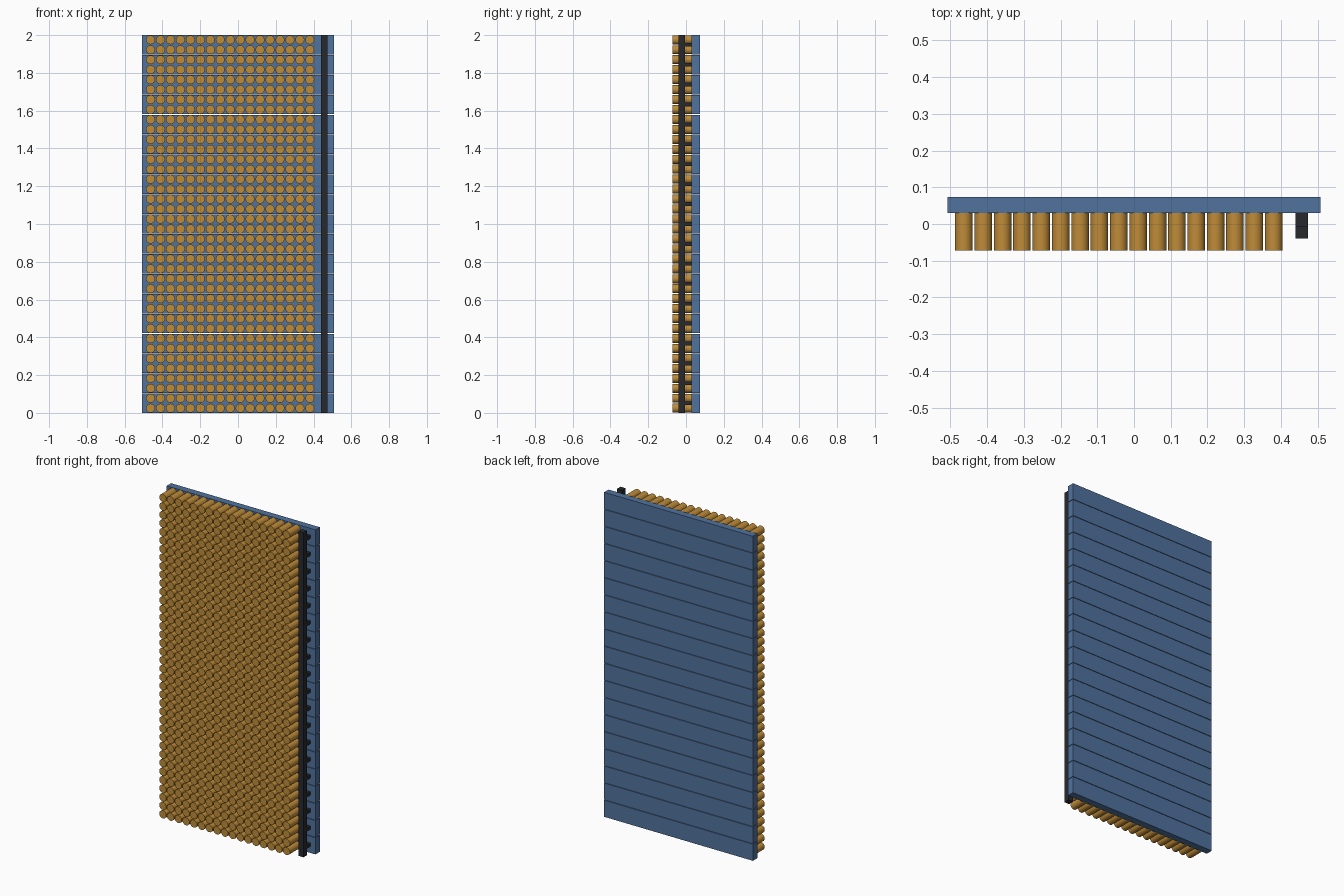
import bpy, bmesh
from mathutils import Matrix, Vector

if "Cube" in bpy.data.objects:
    bpy.data.objects.remove(bpy.data.objects["Cube"])

PLANKS = 19
GAP = 0.003
PLANK_H = (2.0 - GAP * (PLANKS - 1)) / PLANKS
PITCH = PLANK_H + GAP
CENTRES = [PLANK_H / 2 + i * PITCH for i in range(PLANKS)]


def material(name, color):
    m = bpy.data.materials.new(name)
    m.diffuse_color = color
    m.use_nodes = True
    m.node_tree.nodes["Principled BSDF"].inputs["Base Color"].default_value = m.diffuse_color
    return m


def add_box(bm, lo, hi):
    lo, hi = Vector(lo), Vector(hi)
    mat = Matrix.Translation((lo + hi) / 2) @ Matrix.Diagonal((*(hi - lo), 1))
    bmesh.ops.create_cube(bm, size=1, matrix=mat)


def finish(bm, name, mat, smooth=False):
    me = bpy.data.meshes.new(name)
    bm.to_mesh(me)
    bm.free()
    me.materials.append(mat)
    ob = bpy.data.objects.new(name, me)
    bpy.context.collection.objects.link(ob)
    if smooth:
        bpy.ops.object.select_all(action='DESELECT')
        ob.select_set(True)
        bpy.context.view_layer.objects.active = ob
        bpy.ops.object.shade_smooth_by_angle()
    return ob


blue = material("blue", (0.08, 0.17, 0.34, 1))
gold = material("gold", (0.52, 0.26, 0.04, 1))
black = material("black", (0.02, 0.022, 0.027, 1))

# stacked backing planks
bm = bmesh.new()
for z in CENTRES:
    add_box(bm, (-0.507, 0.030, z - PLANK_H / 2), (0.507, 0.073, z + PLANK_H / 2))
finish(bm, "backing_planks", blue)

# grid of round cells, two rows per plank
bm = bmesh.new()
turn = Matrix.Rotation(1.5707963, 4, 'X')
for z in CENTRES:
    for dz in (-0.0263, 0.0263):
        for c in range(17):
            pos = Matrix.Translation((-0.463 + c * 0.0527, -0.0205, z + dz))
            bmesh.ops.create_cone(bm, cap_ends=True, segments=24, radius1=0.0238,
                                  radius2=0.0238, depth=0.102, matrix=pos @ turn)
finish(bm, "round_cells", gold, smooth=True)

# vertical rail at the right edge
bm = bmesh.new()
add_box(bm, (0.440, -0.040, 0.0), (0.474, -0.005, 2.0))
finish(bm, "vertical_rail", black)

# short standoffs joining the rail to each plank
bm = bmesh.new()
for z in CENTRES:
    add_box(bm, (0.440, -0.006, z - 0.01), (0.474, 0.031, z + 0.01))
finish(bm, "rail_standoffs", black)
